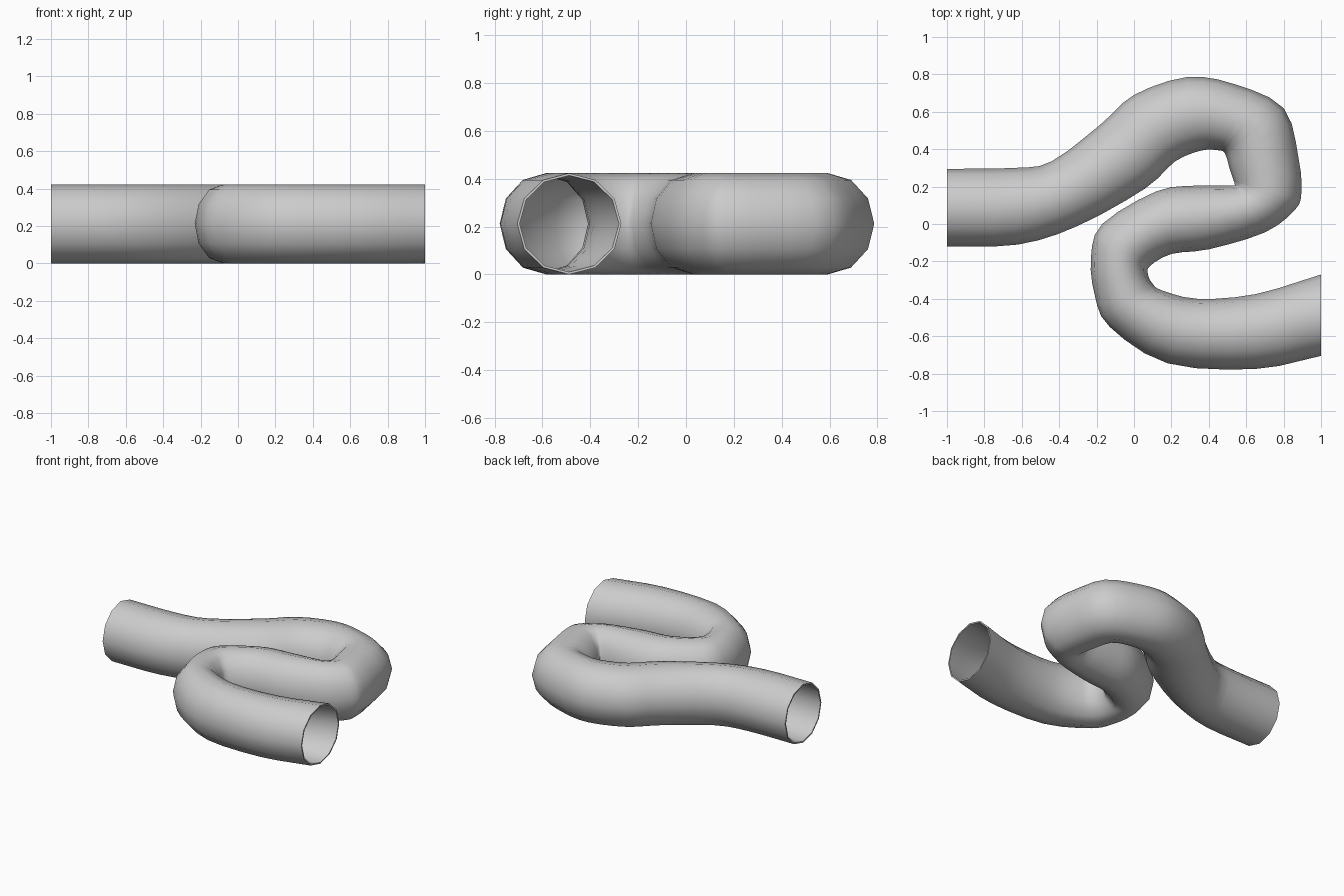
import bpy
import bmesh
import math
from mathutils import Vector

RADIUS = 0.2115
WALL = 0.01
SIDES = 12
STEPS = 3

cube = bpy.data.objects.get("Cube")
if cube:
    bpy.data.objects.remove(cube, do_unlink=True)

grey = bpy.data.materials.new("plain grey")
grey.use_nodes = True
colour = (0.6, 0.6, 0.6, 1)
grey.diffuse_color = colour
grey.node_tree.nodes["Principled BSDF"].inputs["Base Color"].default_value = colour

# Stations along the winding path: left wall x, y then right wall x, y
stations = [
    (-1, .295, -1, -.12),
    (-.64, .3, -.62, -.11),
    (-.44, .335, -.3, -.01),
    (-.17, .54, .06, .19),
    (0, .69, .22, .335),
    (.28, .785, .36, .393),
    (.53, .75, .44, .395),
    (.8, .62, .485, .38),
    (.88, .35, .51, .3),
    (.895, .17, .53, .24),
    (.86, .075, .537, .215),
    (.7, -.045, .52, .205),
    (.4, -.135, .33, .205),
    (.2, -.16, .12, .175),
    (.085, -.225, -.17, 0),
    (.075, -.27, -.23, -.18),
    (.1, -.32, -.21, -.38),
    (.15, -.355, -.13, -.55),
    (.34, -.4, .18, -.745),
    (.65, -.375, .65, -.775),
    (1, -.27, 1, -.705),
]


def smooth_path(points, steps):
    """Pass a smooth spline through the stations."""
    pts = [Vector(p) for p in points]
    pts = [2 * pts[0] - pts[1]] + pts + [2 * pts[-1] - pts[-2]]
    path = []
    for a, b, c, d in zip(pts, pts[1:], pts[2:], pts[3:]):
        for i in range(steps):
            t = i / steps
            path.append(b + t / 2 * (c - a + t * (2 * a - 5 * b + 4 * c - d
                                     + t * (3 * b - a - 3 * c + d))))
    path.append(pts[-2])
    return path


def add_ring(bm, station, inset):
    """Add one upright oval ring spanning the two walls."""
    left = Vector((station[0], station[1], RADIUS))
    right = Vector((station[2], station[3], RADIUS))
    centre = (left + right) / 2
    across = (left - right) / 2
    across -= across.normalized() * inset
    up = Vector((0, 0, RADIUS - inset))
    angles = [math.tau * i / SIDES for i in range(SIDES)]
    return [bm.verts.new(centre + across * math.cos(a) + up * math.sin(a))
            for a in angles]


def bridge(bm, first, second):
    for i in range(SIDES):
        j = (i + 1) % SIDES
        bm.faces.new((first[i], first[j], second[j], second[i]))


# Hollow pipe: outer skin, inner skin and a thin rim at each end
bm = bmesh.new()
path = smooth_path(stations, STEPS)
outer = [add_ring(bm, s, 0) for s in path]
inner = [add_ring(bm, s, WALL) for s in path]
for skin in (outer, inner):
    for first, second in zip(skin, skin[1:]):
        bridge(bm, first, second)
for end in (0, -1):
    bridge(bm, outer[end], inner[end])
bmesh.ops.recalc_face_normals(bm, faces=bm.faces)

mesh = bpy.data.meshes.new("winding_pipe")
bm.to_mesh(mesh)
bm.free()
mesh.materials.append(grey)
pipe = bpy.data.objects.new("winding_pipe", mesh)
bpy.context.collection.objects.link(pipe)

# Smooth walls with crisp rims
bpy.ops.object.select_all(action="DESELECT")
pipe.select_set(True)
bpy.context.view_layer.objects.active = pipe
bpy.ops.object.shade_smooth_by_angle(angle=math.radians(60))
